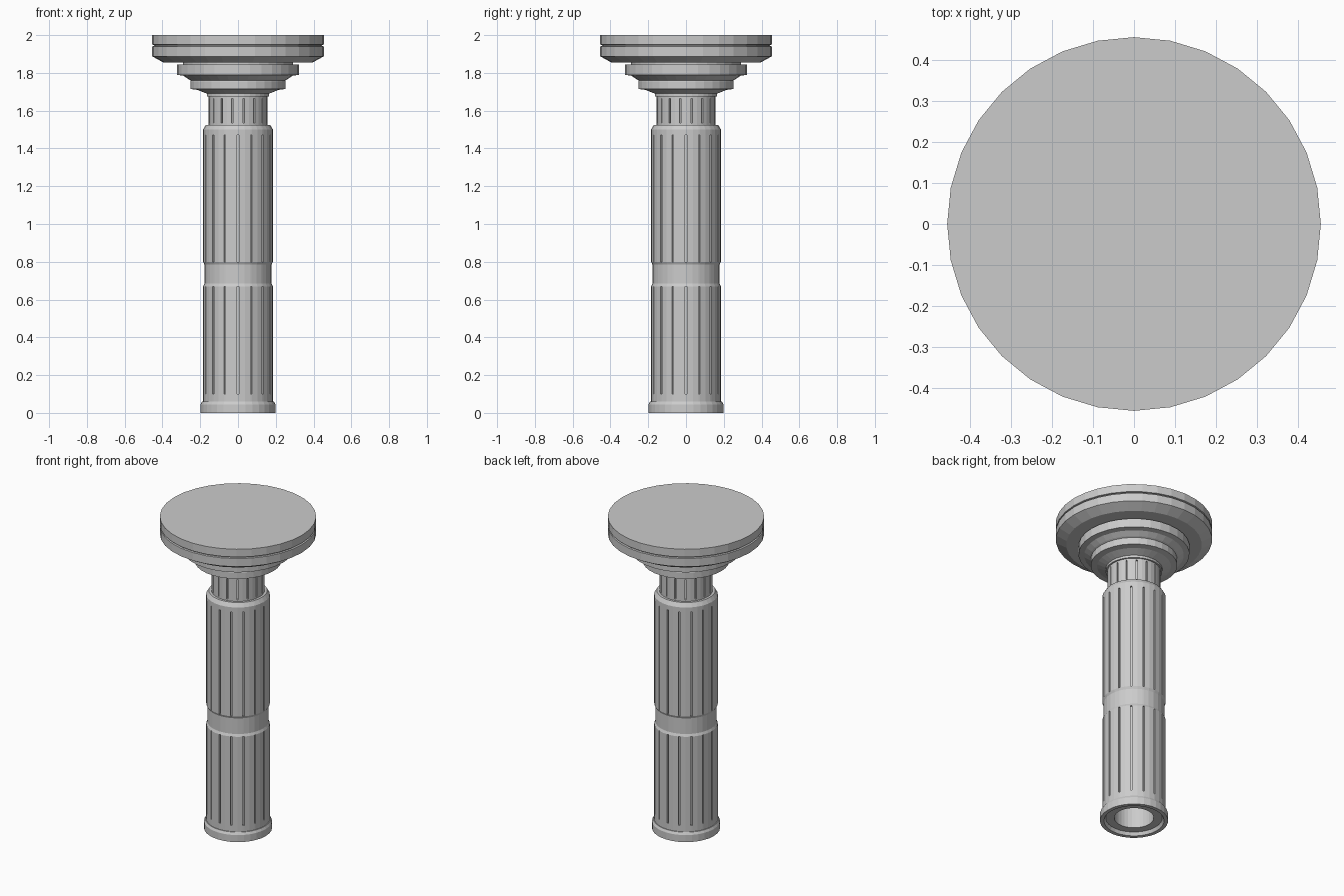
import bpy, bmesh
from math import cos, sin, pi


def lathe(name, profile, flutes=16, groove=0.0, phase=0.0):
    """Spin (radius, z, groove depth) points; grooves are narrow vertical slots."""
    slots = []                                  # (angle, is groove floor)
    for i in range(flutes):
        a = phase + 2 * pi * i / flutes
        if groove:
            slots += [(a - groove, 0), (a - groove, 1), (a + groove, 1), (a + groove, 0)]
        else:
            slots.append((a, 0))
        slots.append((a + pi / flutes, 0))
    bm = bmesh.new()
    rings = [[bm.verts.new(((r - d * f) * cos(a), (r - d * f) * sin(a), z))
              for a, f in slots] for r, z, d in profile]
    n = len(slots)
    for lo, hi in zip(rings, rings[1:]):
        for i in range(n):
            j = (i + 1) % n
            bm.faces.new((lo[i], lo[j], hi[j], hi[i]))
    bmesh.ops.remove_doubles(bm, verts=bm.verts, dist=1e-5)
    bmesh.ops.recalc_face_normals(bm, faces=bm.faces)
    mesh = bpy.data.meshes.new(name)
    bm.to_mesh(mesh)
    bm.free()
    obj = bpy.data.objects.new(name, mesh)
    bpy.context.collection.objects.link(obj)
    return obj


def plain(points):
    return [(r, z, 0) for r, z in points]


D = 0.012   # groove depth

# hollow base ring with recessed underside
lathe("base_ring", plain([
    (0.0, 0.30), (0.115, 0.30), (0.115, 0.02), (0.165, 0.02), (0.175, 0.0),
    (0.198, 0.0), (0.198, 0.045), (0.19, 0.06), (0.17, 0.06)]))

# fluted shaft with a plain waist band
lathe("shaft", [
    (0.185, 0.05, 0), (0.185, 0.10, 0), (0.185, 0.10, D), (0.185, 0.67, D),
    (0.185, 0.67, 0), (0.178, 0.685, 0), (0.178, 0.785, 0), (0.185, 0.80, 0),
    (0.185, 0.80, D), (0.185, 1.47, D), (0.185, 1.47, 0), (0.185, 1.50, 0),
    (0.17, 1.525, 0), (0.13, 1.525, 0)], groove=0.025)

# fluted neck
lathe("neck", [
    (0.155, 1.52, 0), (0.155, 1.535, 0), (0.155, 1.535, D), (0.155, 1.665, D),
    (0.155, 1.665, 0), (0.155, 1.70, 0)], groove=0.025, phase=pi / 16)

# stepped capital
lathe("capital", plain([
    (0.14, 1.675), (0.165, 1.675), (0.165, 1.69), (0.215, 1.71), (0.252, 1.715),
    (0.252, 1.755), (0.25, 1.76), (0.26, 1.765), (0.29, 1.785), (0.323, 1.79),
    (0.323, 1.845), (0.29, 1.845), (0.29, 1.86)]))

# round top slab with a thin shadow groove
lathe("top_slab", plain([
    (0.0, 1.855), (0.395, 1.855), (0.455, 1.888), (0.455, 1.94), (0.445, 1.942),
    (0.445, 1.948), (0.455, 1.95), (0.455, 2.0), (0.0, 2.0)]))
